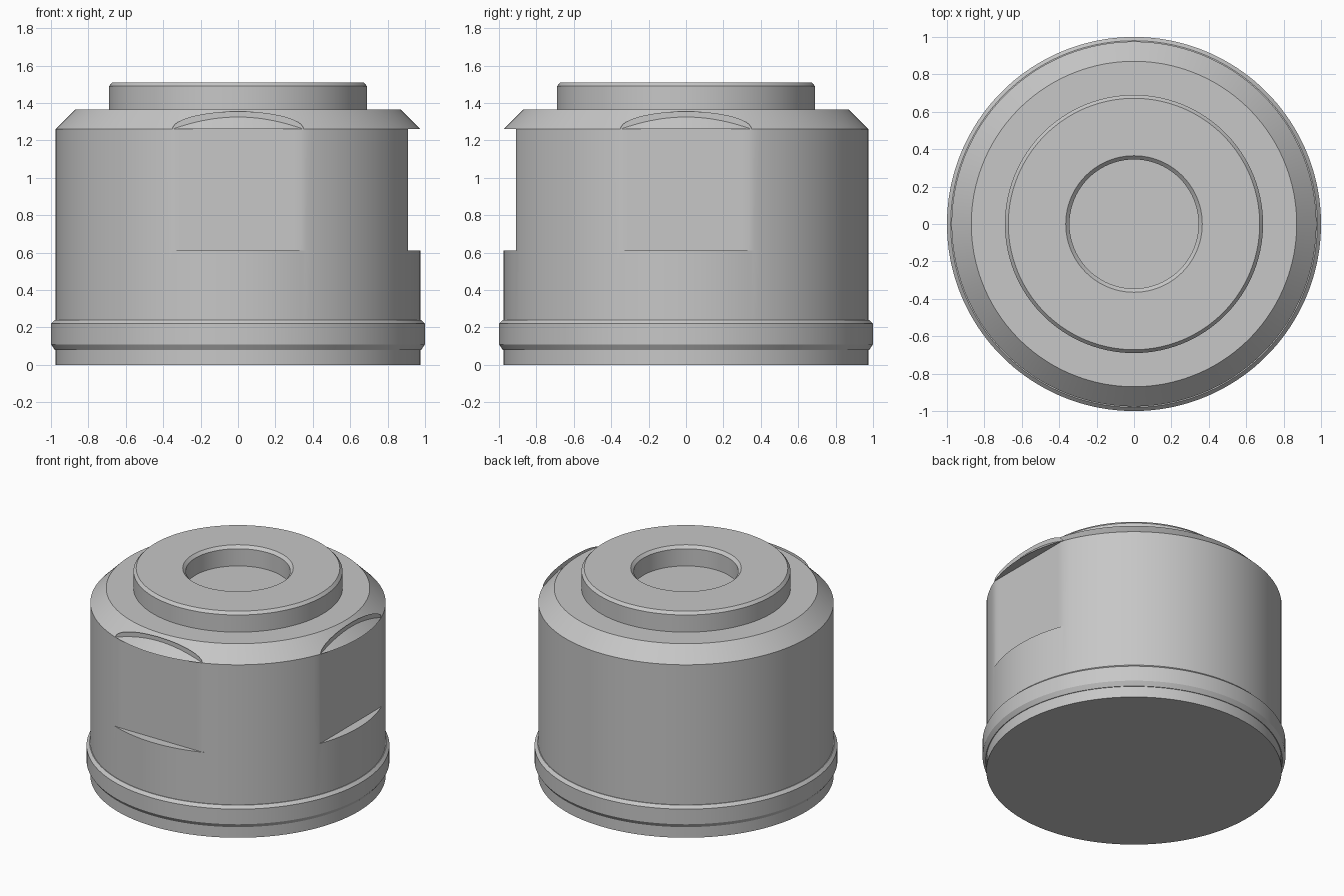
import bpy
import bmesh
import math

cube = bpy.data.objects.get("Cube")
if cube:
    bpy.data.objects.remove(cube, do_unlink=True)

SEGMENTS = 180
FLAT = 0.91      # distance of the two machined flats from the axis
RADIUS = 0.975   # body radius

grey = bpy.data.materials.new("plain grey")
grey.use_nodes = True
grey.diffuse_color = (0.57, 0.57, 0.57, 1)
grey.node_tree.nodes["Principled BSDF"].inputs["Base Color"].default_value = (0.57, 0.57, 0.57, 1)


def finish(name, bm, smooth=True):
    mesh = bpy.data.meshes.new(name)
    bm.to_mesh(mesh)
    bm.free()
    mesh.materials.append(grey)
    obj = bpy.data.objects.new(name, mesh)
    bpy.context.collection.objects.link(obj)
    if smooth:
        bpy.ops.object.select_all(action='DESELECT')
        obj.select_set(True)
        bpy.context.view_layer.objects.active = obj
        bpy.ops.object.shade_smooth_by_angle(angle=math.radians(15))
    return obj


def lathe(name, profile, closed=False):
    """Spin (radius, height, flattened) rings; flattened rings get the two flats."""
    bm = bmesh.new()
    rings = []
    for r, z, flattened in profile:
        ring = []
        for i in range(SEGMENTS):
            a = math.tau * i / SEGMENTS
            x, y = r * math.cos(a), r * math.sin(a)
            if flattened:
                x, y = min(x, FLAT), max(y, -FLAT)
            ring.append(bm.verts.new((x, y, z)))
        rings.append(ring)
    pairs = list(zip(rings, rings[1:]))
    if closed:
        pairs.append((rings[-1], rings[0]))
    else:
        bm.faces.new(rings[0][::-1])
        bm.faces.new(rings[-1])
    for low, high in pairs:
        for i in range(SEGMENTS):
            j = (i + 1) % SEGMENTS
            bm.faces.new((low[i], low[j], high[j], high[i]))
    bmesh.ops.remove_doubles(bm, verts=bm.verts, dist=0.0001)
    bmesh.ops.recalc_face_normals(bm, faces=bm.faces)
    return finish(name, bm)


# Main body with two flats below the conical shoulder
lathe("body", [
    (RADIUS, 0, False), (RADIUS, 0.61, False),
    (RADIUS, 0.61, True), (RADIUS, 1.26, True),
    (RADIUS, 1.26, False), (0.87, 1.365, False),
])

# Raised band around the foot
lathe("foot_band", [
    (0.96, 0.08, False), (0.98, 0.08, False), (1.0, 0.11, False),
    (1.0, 0.22, False), (0.98, 0.24, False), (0.96, 0.24, False),
], closed=True)

# Chamfered collar with a central recess
lathe("top_collar", [
    (0.69, 1.36, False), (0.69, 1.49, False), (0.672, 1.51, False),
    (0.365, 1.51, False), (0.345, 1.49, False), (0.345, 1.36, False),
], closed=True)

# Thin arched lips where each flat rises through the shoulder
half = math.sqrt(RADIUS ** 2 - FLAT ** 2)
for name, turn in (("front_lip", 0), ("left_lip", math.pi / 2)):
    bm = bmesh.new()
    arc = [math.pi * i / 40 for i in range(41)]
    bm.faces.new([bm.verts.new((half * math.cos(a), -FLAT, 1.26 + 0.095 * math.sin(a)))
                  for a in arc[::-1]])
    bm.normal_update()
    for f in bm.faces:
        if f.normal.y > 0:
            f.normal_flip()
    lip = finish(name, bm, smooth=False)
    lip.rotation_euler.z = turn
